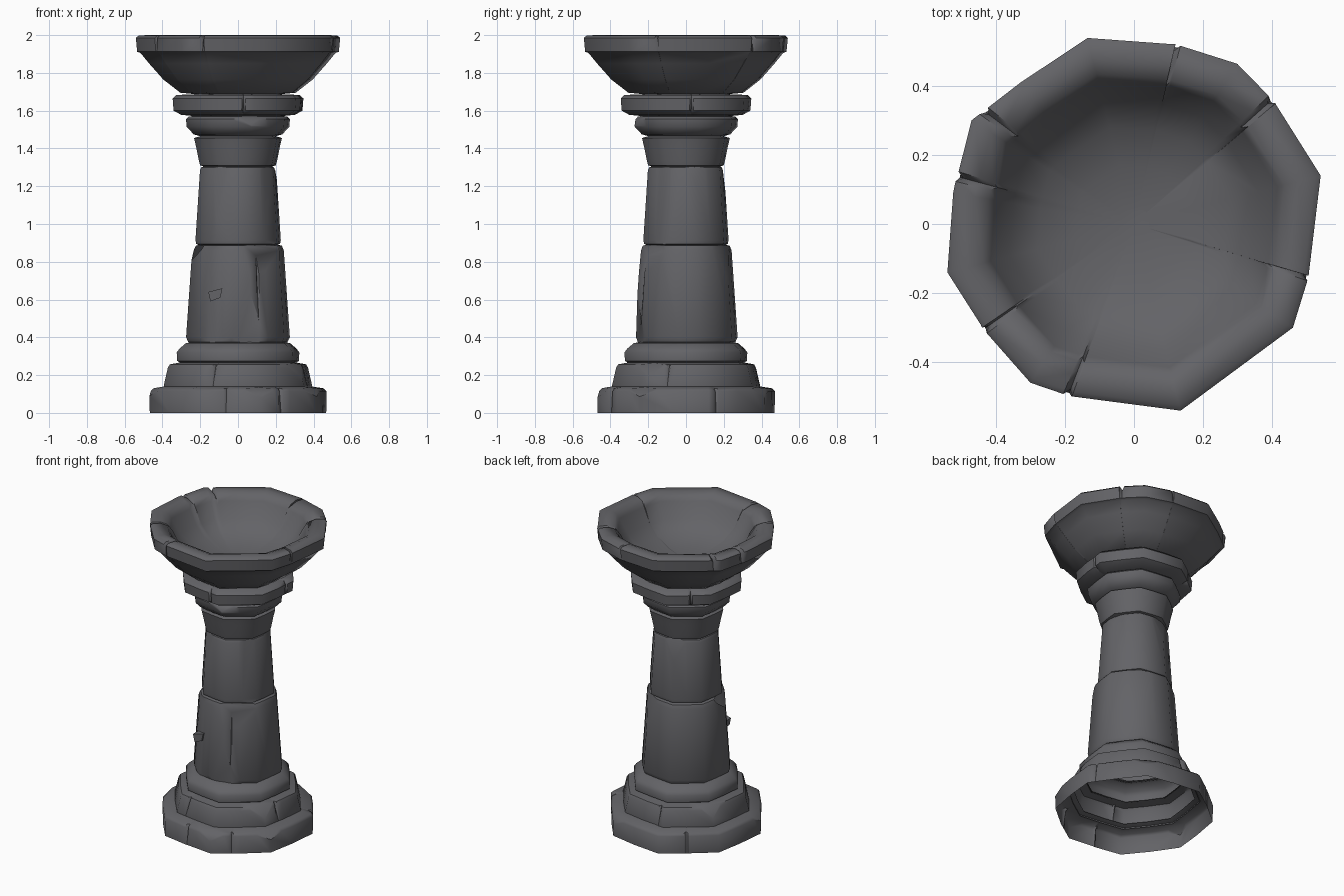
import bpy, bmesh, math, random
from mathutils import Vector

if "Cube" in bpy.data.objects:
    bpy.data.objects.remove(bpy.data.objects["Cube"])

random.seed(4)
stone = bpy.data.materials.new("dark grey stone")
stone.diffuse_color = (0.125, 0.125, 0.135, 1)
stone.use_nodes = True
stone.node_tree.nodes["Principled BSDF"].inputs["Base Color"].default_value = stone.diffuse_color


def polar(deg, r):
    a = math.radians(deg)
    return Vector((r * math.cos(a), r * math.sin(a)))


# Worn octagon outlines, scaled to a half width of 1
body_outline = []
for k in range(8):
    body_outline += [polar(14.5 + 45 * k, 1.033), polar(37 + 45 * k, 0.968)]
bowl_outline = [Vector(p) / 0.54 for p in (
    (.54, .14), (.41, .35), (.30, .465), (.12, .52), (-.135, .54), (-.33, .41),
    (-.47, .30), (-.525, .09), (-.54, -.14), (-.44, -.30), (-.30, -.46),
    (-.18, -.50), (.135, -.54), (.46, -.30), (.507, -.15))]


def angle_of(p):
    return math.degrees(math.atan2(p.y, p.x)) % 360


def radius_at(outline, deg):
    d = polar(deg, 1)
    for i, p in enumerate(outline):
        q = outline[(i + 1) % len(outline)]
        span = (angle_of(q) - angle_of(p)) % 360
        if (deg - angle_of(p)) % 360 <= span + 1e-4:
            e = q - p
            return p.cross(e) / d.cross(e)
    return 1.0


def ring_part(name, profile, outline=body_outline, cracks=(), crack_z=(0, 0),
              chips=(), wobble=0.004, top_cap=False):
    """Sweep a profile round the outline; sink cracks, slice off chips."""
    cols = {round(angle_of(p), 3): False for p in outline}
    for c in cracks:
        cols[(c - 1.6) % 360] = False
        cols[(c + 1.6) % 360] = False
        cols[c % 360] = True
    angles = sorted(cols)
    bm = bmesh.new()
    rows = []
    offs = [random.uniform(-wobble, wobble) for _ in angles]
    for r, z in profile:
        row = []
        for a, o in zip(angles, offs):
            rr, zz = r * radius_at(outline, a) + o * r, z
            if cols[a] and crack_z[0] <= z <= crack_z[1]:
                rr -= 0.018
                zz -= 0.018 if z > 1.95 else 0
            p = polar(a, rr)
            row.append(bm.verts.new((p.x, p.y, zz)))
        rows.append(row)
    n = len(angles)
    for lo, hi in zip(rows, rows[1:]):
        for j in range(n):
            k = (j + 1) % n
            bm.faces.new((lo[j], lo[k], hi[k], hi[j]))
    if top_cap:
        bm.faces.new(rows[-1])
    # Chips: (angle, tilt upward, distance along the cutting direction, height)
    for a, tilt, dist, z in chips:
        t = math.radians(tilt)
        h = polar(a, 1)
        normal = Vector((h.x * math.cos(t), h.y * math.cos(t), math.sin(t)))
        point = Vector((h.x * dist, h.y * dist, z))
        cut = bmesh.ops.bisect_plane(
            bm, geom=bm.verts[:] + bm.edges[:] + bm.faces[:], plane_co=point,
            plane_no=normal, clear_outer=True)["geom_cut"]
        edges = [e for e in cut if isinstance(e, bmesh.types.BMEdge) and e.is_boundary]
        if edges:
            bmesh.ops.holes_fill(bm, edges=edges, sides=0)
    bmesh.ops.recalc_face_normals(bm, faces=bm.faces[:])
    return finish(name, bm)


def finish(name, bm):
    mesh = bpy.data.meshes.new(name)
    bm.to_mesh(mesh)
    bm.free()
    mesh.materials.append(stone)
    ob = bpy.data.objects.new(name, mesh)
    bpy.context.collection.objects.link(ob)
    bpy.ops.object.select_all(action='DESELECT')
    ob.select_set(True)
    bpy.context.view_layer.objects.active = ob
    bpy.ops.object.shade_smooth_by_angle(angle=math.radians(46))
    return ob


# Base, open underneath
ring_part("base_slab", [(.468, 0), (.47, .115), (.455, .13), (.39, .14), (.36, .15)],
          cracks=(262, 300, 20, 125), crack_z=(.1, .135),
          chips=[(283, 40, .455, .115), (330, 45, .46, .11), (60, 40, .455, .115),
                 (195, 42, .46, .115)])
ring_part("base_step", [(.39, .13), (.392, .145), (.37, .24), (.36, .257), (.30, .268)],
          cracks=(250, 345, 100), crack_z=(.2, .26),
          chips=[(328, 35, .355, .24), (150, 35, .36, .24)])
ring_part("base_moulding", [(.30, .262), (.322, .275), (.325, .32), (.31, .34),
                            (.275, .37), (.235, .375)])

# Tapered shaft blocks with broken corners
ring_part("lower_shaft", [(.23, .365), (.262, .375), (.274, .40), (.242, .86),
                          (.232, .885), (.20, .892)],
          cracks=(295,), crack_z=(.8, .89),
          chips=[(303, 14, .222, .83), (238, 3, .25, .6), (195, 30, .235, .84),
                 (284, -4, .253, .45), (60, 12, .232, .83)])
ring_part("upper_shaft", [(.20, .885), (.222, .895), (.226, .915), (.202, 1.285),
                          (.195, 1.30), (.165, 1.31)],
          chips=[(320, 4, .205, 1.08), (15, 25, .196, 1.27), (105, 15, .197, 1.24),
                 (240, 8, .201, 1.2)])

# Neck and mouldings below the bowl
ring_part("neck", [(.165, 1.30), (.20, 1.31), (.207, 1.335), (.222, 1.41),
                   (.233, 1.455), (.19, 1.468)])
ring_part("lower_collar", [(.19, 1.462), (.235, 1.475), (.272, 1.515), (.275, 1.555),
                           (.262, 1.568), (.22, 1.575)],
          chips=[(285, 35, .262, 1.55)])
ring_part("upper_collar", [(.22, 1.57), (.30, 1.578), (.34, 1.60), (.345, 1.665),
                           (.325, 1.683), (.16, 1.69)],
          cracks=(275, 5, 130), crack_z=(1.59, 1.68),
          chips=[(305, 35, .335, 1.665), (80, 35, .335, 1.665)])

# Bowl with a cracked rim and a smooth hollow
ring_part("bowl", [(.20, 1.685), (.305, 1.695), (.395, 1.765), (.47, 1.85),
                   (.515, 1.905), (.533, 1.912), (.54, 1.985), (.525, 1.998),
                   (.475, 2.0), (.435, 1.985), (.415, 1.955), (.36, 1.86),
                   (.28, 1.80), (.17, 1.765), (.05, 1.75)],
          outline=bowl_outline, cracks=(77, 42, 343.5, 249, 215, 143, 165),
          crack_z=(1.95, 2.01), wobble=0.002, top_cap=True)

# Small loose shard on the front of the lower shaft
bm = bmesh.new()
bmesh.ops.create_cube(bm, size=1)
for v in bm.verts:
    s = 0.7 if v.co.z < 0 else 1
    v.co = Vector((v.co.x * .075 * s - .12, v.co.y * .05 - .225, v.co.z * .05 + .625 + v.co.x * .02))
finish("shaft_shard", bm)
